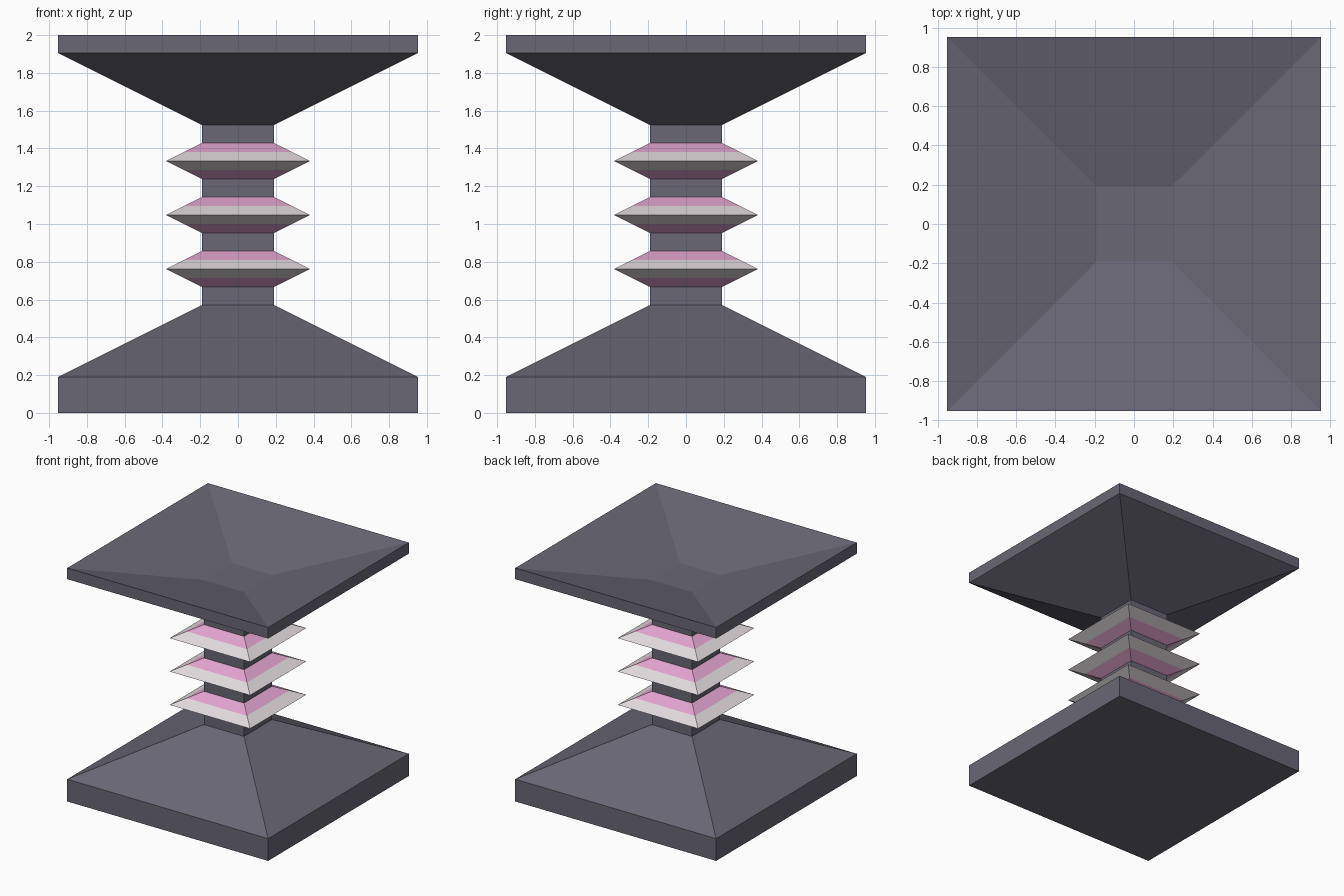
import bpy, bmesh

if "Cube" in bpy.data.objects:
    bpy.data.objects.remove(bpy.data.objects["Cube"])

U = 2 / 21  # the whole model sits on a grid of 21 units in height


def srgb(r, g, b):
    def lin(c):
        c /= 255
        return c / 12.92 if c <= 0.04045 else ((c + 0.055) / 1.055) ** 2.4
    return (lin(r), lin(g), lin(b), 1)


def material(name, rgb):
    m = bpy.data.materials.new(name)
    m.diffuse_color = srgb(*rgb)
    m.use_nodes = True
    m.node_tree.nodes["Principled BSDF"].inputs["Base Color"].default_value = m.diffuse_color
    return m


STONE = material("dark slate", (105, 103, 117))
WHITE = material("pale white", (226, 219, 222))
PINK = material("pink", (226, 165, 208))


def square_stack(name, profile, mats, cap_bottom=False, cap_top=False):
    """Bridge square loops given as (half width, height); mats has one entry per band."""
    bm = bmesh.new()
    loops = [[bm.verts.new((sx * w * U, sy * w * U, z * U))
              for sx, sy in ((-1, -1), (1, -1), (1, 1), (-1, 1))] for w, z in profile]
    slots = list(dict.fromkeys(mats))
    for a, b, mat in zip(loops, loops[1:], mats):
        for i in range(4):
            j = (i + 1) % 4
            f = bm.faces.new((a[i], a[j], b[j], b[i]))
            f.material_index = slots.index(mat)
    if cap_bottom:
        bm.faces.new(loops[0][::-1])
    if cap_top:
        bm.faces.new(loops[-1])
    me = bpy.data.meshes.new(name)
    bm.to_mesh(me)
    bm.free()
    for m in slots:
        me.materials.append(m)
    ob = bpy.data.objects.new(name, me)
    bpy.context.collection.objects.link(ob)


# Base: slab with a sloped upper part
square_stack("base", [(10, 0), (10, 2), (2, 6)], [STONE] * 2, cap_bottom=True)

# Column pieces between the rings
for k in range(4):
    square_stack(f"column_{k + 1}", [(2, 6 + 3 * k), (2, 7 + 3 * k)], [STONE])

# Rings: pink near the column, white at the rim
for k in range(3):
    z = 8 + 3 * k
    square_stack(f"ring_{k + 1}",
                 [(2, z - 1), (3, z - 0.5), (4, z), (3, z + 0.5), (2, z + 1)],
                 [PINK, WHITE, WHITE, PINK])

# Top: flared tray with a shallow dished surface
square_stack("top_tray", [(2, 16), (10, 20), (10, 21), (2, 19)], [STONE] * 3, cap_top=True)
